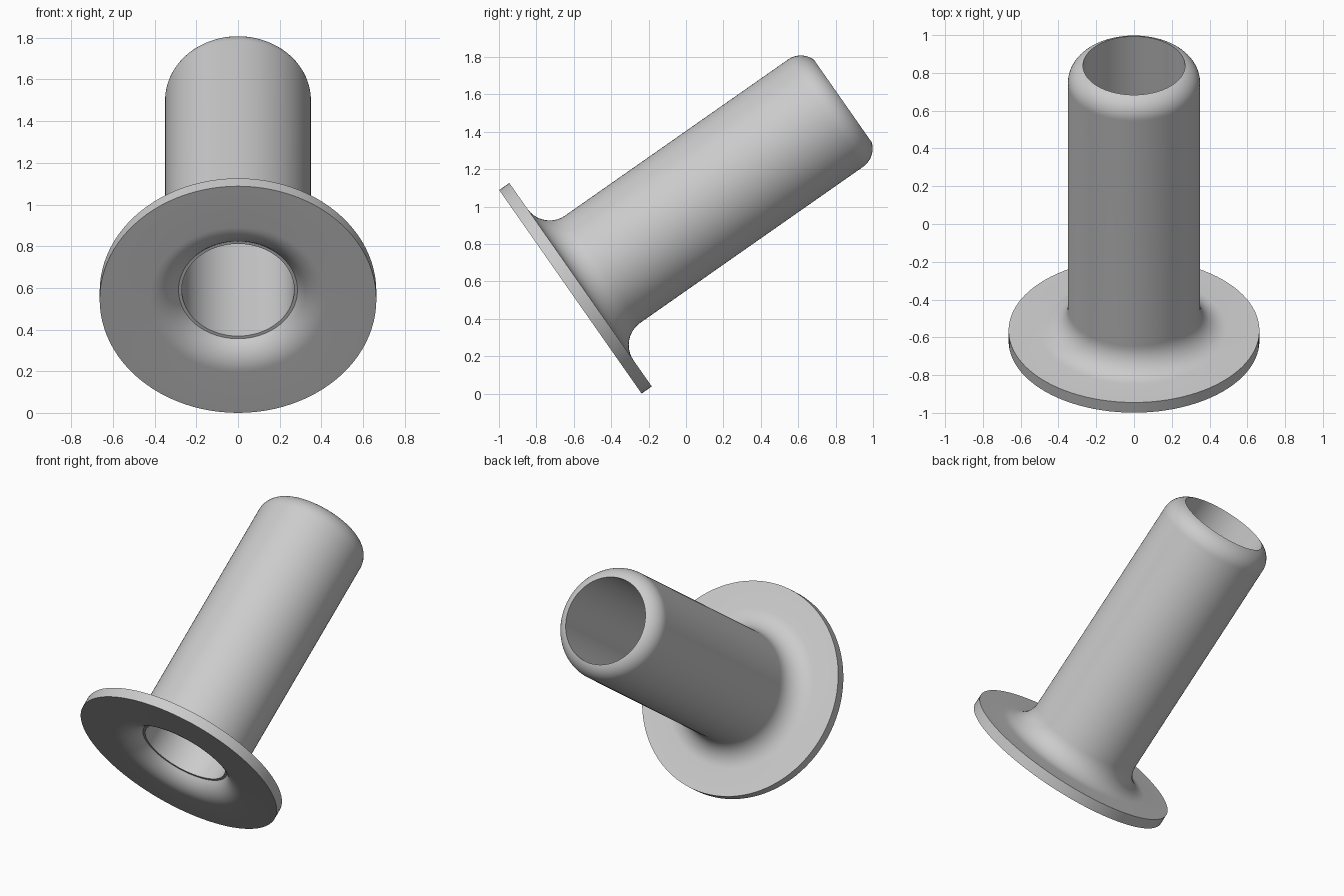
import bpy, bmesh
from math import radians, sin, cos, pi
from mathutils import Matrix, Vector

cube = bpy.data.objects.get("Cube")
if cube:
    bpy.data.objects.remove(cube)

# Main sizes, measured along and around the sleeve axis
FLANGE_R, FLANGE_T = 0.664, 0.066
TUBE_R, BORE_R, LENGTH = 0.35, 0.27, 1.785
SEGMENTS = 96


def arc(radius, height, size, start, end, steps=10):
    """Points (radius, height) on a circular arc, angles in degrees."""
    angles = [radians(start + (end - start) * i / steps) for i in range(steps + 1)]
    return [(radius + size * cos(a), height + size * sin(a)) for a in angles]


def lathe(name, profile, material):
    """Spin a closed profile around the local z axis."""
    bm = bmesh.new()
    verts = [bm.verts.new((r, 0, h)) for r, h in profile]
    edges = [bm.edges.new((v, verts[i - 1])) for i, v in enumerate(verts)]
    bmesh.ops.spin(bm, geom=verts + edges, cent=(0, 0, 0), axis=(0, 0, 1),
                   angle=2 * pi, steps=SEGMENTS, use_merge=True)
    bmesh.ops.remove_doubles(bm, verts=bm.verts, dist=0.0001)
    bmesh.ops.recalc_face_normals(bm, faces=bm.faces)
    mesh = bpy.data.meshes.new(name)
    bm.to_mesh(mesh)
    bm.free()
    mesh.materials.append(material)
    obj = bpy.data.objects.new(name, mesh)
    bpy.context.collection.objects.link(obj)
    return obj


# Plain metal grey
grey = bpy.data.materials.new("light grey")
grey.use_nodes = True
color = (0.6, 0.6, 0.6, 1)
grey.diffuse_color = color
grey.node_tree.nodes["Principled BSDF"].inputs["Base Color"].default_value = color

# Cross-section: flange, outer fillet, tube, rounded tip, bore, flared mouth
FILLET, TIP, MOUTH = 0.145, 0.12, 0.16
profile = [(FLANGE_R, 0), (FLANGE_R, FLANGE_T)]
profile += arc(TUBE_R + FILLET, FLANGE_T + FILLET, FILLET, 270, 180)
profile += arc(TUBE_R - TIP, LENGTH - TIP, TIP, 0, 70.5)
profile += [(BORE_R, 0.08)]
profile += arc(0.424, MOUTH, MOUTH, 210, 270)

sleeve = lathe("flanged_sleeve", profile, grey)

# Tilt the sleeve back, with the flange facing forward and down
sleeve.data.transform(Matrix.Translation(Vector((0, -0.618, 0.544)))
                      @ Matrix.Rotation(radians(-55), 4, 'X'))

bpy.context.view_layer.objects.active = sleeve
sleeve.select_set(True)
bpy.ops.object.shade_smooth_by_angle(angle=radians(30))
